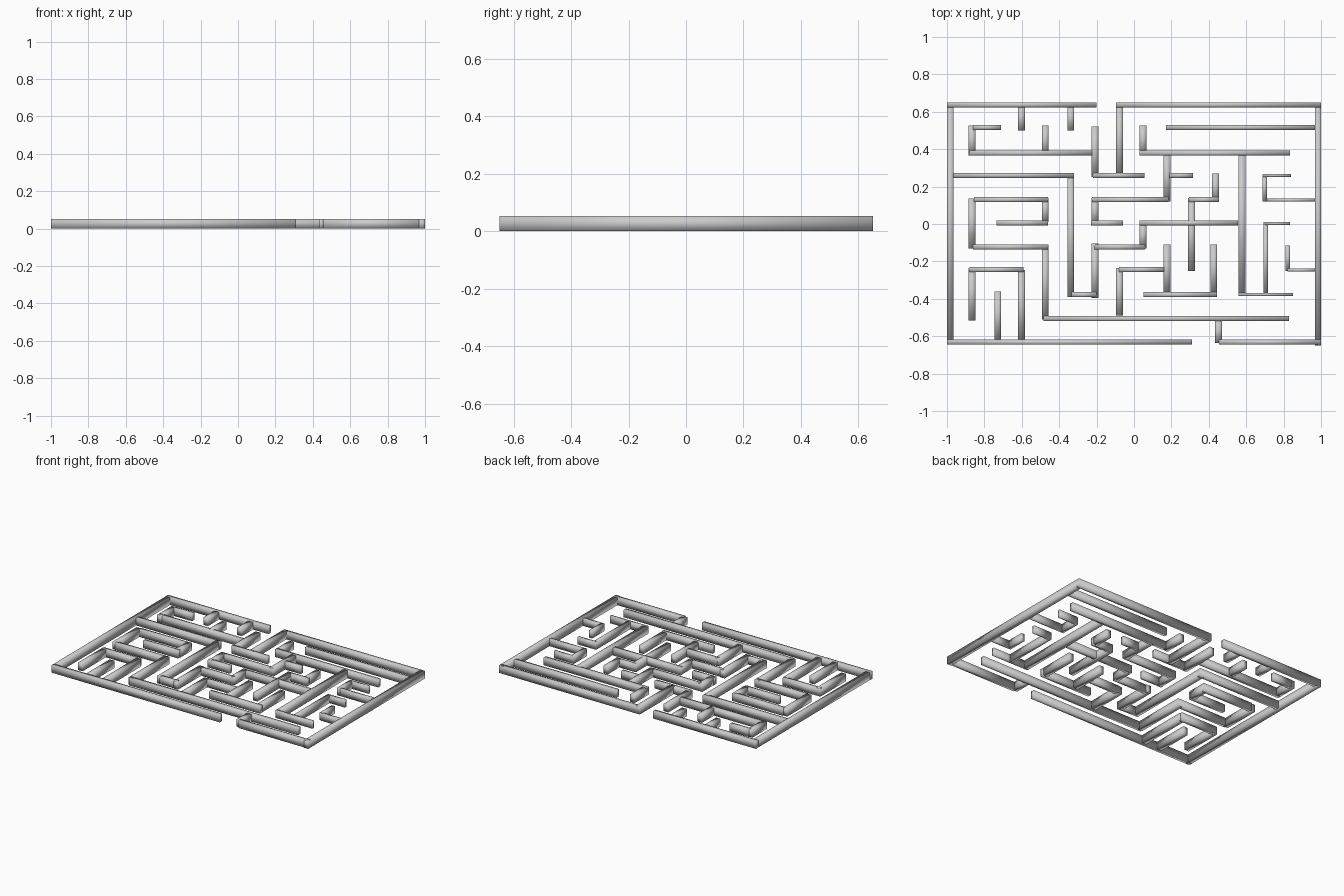
import bpy, bmesh
from mathutils import Matrix

HEIGHT = 0.052


def wall(name, x0, x1, y0, y1):
    """One solid, smooth-shaded wall block standing on the floor."""
    bm = bmesh.new()
    size = Matrix.Diagonal((abs(x1 - x0), abs(y1 - y0), HEIGHT, 1))
    bmesh.ops.create_cube(bm, size=1, matrix=size)
    for f in bm.faces:
        f.smooth = True
    me = bpy.data.meshes.new(name)
    bm.to_mesh(me)
    bm.free()
    ob = bpy.data.objects.new(name, me)
    ob.location = ((x0 + x1) / 2, (y0 + y1) / 2, HEIGHT / 2)
    bpy.context.collection.objects.link(ob)


def across(name, rows, w):
    """Walls along x: {y: [(x0, x1), ...]}."""
    for y, spans in rows.items():
        for a, b in spans:
            wall(name, a, b, y - w / 2, y + w / 2)


def along(name, cols, w):
    """Walls along y: {x: [(y0, y1), ...]}."""
    for x, spans in cols.items():
        for a, b in spans:
            wall(name, x - w / 2, x + w / 2, a, b)


# Outer border with an entrance and an exit gap
across("outer_wall_long", {
    0.637: [(-1, -0.2), (-0.095, 1)],
    -0.632: [(-1, 0.31), (0.455, 1)],
}, 0.027)
along("outer_wall_side", {-0.982: [(-0.645, 0.65)], 0.984: [(-0.65, 0.65)]}, 0.034)

# Inner walls running left to right
across("inner_wall_across", {
    0.516: [(-0.86, -0.71), (0.17, 0.97)],
    0.379: [(-0.88, -0.225), (0.03, 0.835)],
    0.26: [(-0.965, -0.32), (-0.22, 0.055), (0.19, 0.315)],
    0.13: [(-0.855, -0.46), (-0.225, 0.185), (0.295, 0.455)],
    0.005: [(-0.735, -0.46), (-0.23, -0.06), (0.03, 0.555)],
    -0.123: [(-0.86, -0.46), (-0.21, 0.06)],
    -0.244: [(-0.88, -0.59), (-0.08, 0.16)],
    -0.378: [(-0.335, -0.2), (0.05, 0.445)],
    -0.506: [(-0.485, 0.83)],
}, 0.027)

# Thin inner walls near the right side
across("thin_wall_across", {
    0.26: [(0.69, 0.84)],
    0.128: [(0.71, 0.97)],
    0.003: [(0.70, 0.835)],
    -0.246: [(0.82, 0.97)],
    -0.377: [(0.56, 0.85)],
}, 0.016)

# Inner walls running front to back
along("inner_wall_along", {
    -0.866: [(0.365, 0.527), (-0.13, 0.137), (-0.515, -0.235)],
    -0.728: [(-0.62, -0.36)],
    -0.602: [(0.50, 0.63), (-0.62, -0.245)],
    -0.475: [(0.37, 0.527), (0.01, 0.14), (-0.51, -0.11)],
    -0.338: [(0.50, 0.63), (-0.39, 0.265)],
    -0.209: [(0.25, 0.52), (0.0, 0.14), (-0.395, -0.105)],
    -0.078: [(0.255, 0.645), (-0.49, -0.235)],
    0.048: [(0.37, 0.527), (-0.13, 0.01)],
    0.176: [(0.12, 0.387), (-0.37, -0.11)],
    0.308: [(-0.25, 0.14)],
    0.426: [(-0.37, -0.11)],
    0.436: [(0.12, 0.27)],
    0.452: [(-0.635, -0.515)],
    0.577: [(-0.38, 0.375)],
}, 0.036)

along("thin_wall_along", {
    0.698: [(0.12, 0.265)],
    0.704: [(-0.375, 0.01)],
    0.822: [(-0.25, -0.115)],
}, 0.024)
